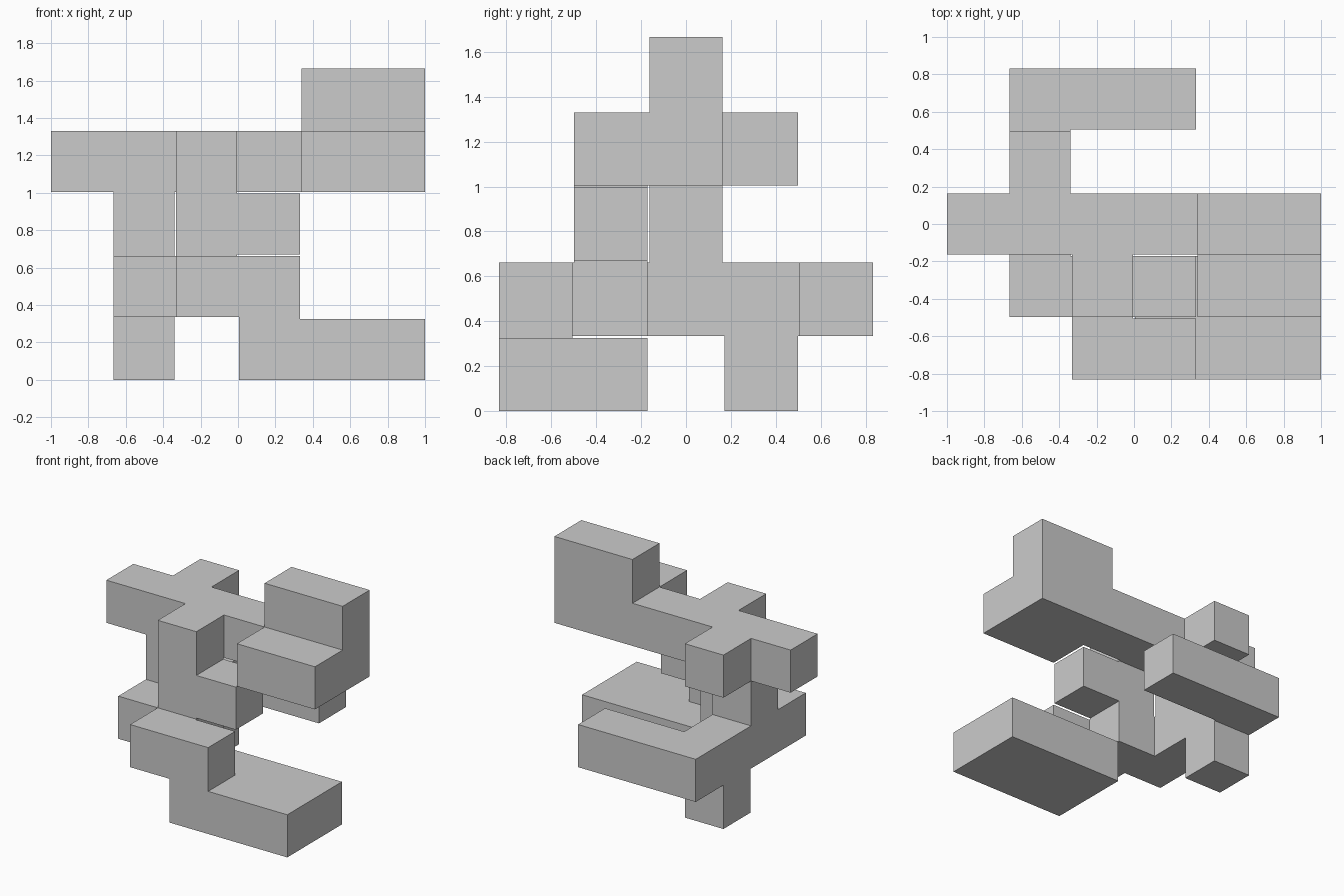
import bpy, bmesh
from itertools import product
from mathutils import Vector

if "Cube" in bpy.data.objects:
    bpy.data.objects.remove(bpy.data.objects["Cube"])

GAP = 0.0043                 # inset of every outer face
P = (2 + 2 * GAP) / 6        # grid pitch

# Straight bars on the grid: first cell, last cell (x, y, z)
BARS = [
    ((3, 0, 0), (5, 1, 0)),  # base slab
    ((3, 0, 1), (2, 0, 1)),  # step above the base
    ((2, 1, 1), (2, 1, 3)),  # front riser
    ((3, 1, 2), (3, 1, 2)),  # riser stub
    ((1, 1, 1), (1, 4, 1)),  # low cross bar
    ((1, 4, 1), (3, 4, 1)),  # rear bar
    ((1, 3, 0), (1, 3, 0)),  # rear foot
    ((1, 2, 1), (1, 2, 3)),  # rear riser
    ((0, 2, 3), (5, 2, 3)),  # long top bar
    ((1, 3, 3), (1, 3, 3)),  # top stub
    ((4, 1, 3), (5, 1, 3)),  # front ledge
    ((4, 2, 4), (5, 2, 4)),  # upper block
]

cells = set()
for a, b in BARS:
    cells.update(product(*(range(min(u, v), max(u, v) + 1) for u, v in zip(a, b))))


def filled(f):
    """Fine grid: even index = cell core, odd = seam joining two cells."""
    return all(c in cells for c in product(*({n // 2, (n + 1) // 2} for n in f)))


def coord(n):
    """Plane position at the low side of fine slot n."""
    return n // 2 * P + (GAP if n % 2 == 0 else P - GAP)


# Skin of the filled fine grid
bm = bmesh.new()
offset = Vector((-3 * P, -2.5 * P, -GAP))
for f in product(range(11), range(9), range(9)):
    if not filled(f):
        continue
    for axis, side in product(range(3), (0, 1)):
        nb = list(f)
        nb[axis] += 2 * side - 1
        if filled(nb):
            continue
        u, v = (axis + 1) % 3, (axis + 2) % 3
        loop = [(0, 0), (1, 0), (1, 1), (0, 1)]
        verts = []
        for du, dv in (loop if side else loop[::-1]):
            q = list(f)
            q[axis] += side
            q[u] += du
            q[v] += dv
            verts.append(bm.verts.new(Vector([coord(n) for n in q]) + offset))
        bm.faces.new(verts)

bmesh.ops.remove_doubles(bm, verts=bm.verts, dist=0.0005)
bmesh.ops.dissolve_limit(bm, angle_limit=0.01, verts=bm.verts, edges=bm.edges)

mesh = bpy.data.meshes.new("block_sculpture")
bm.to_mesh(mesh)
bm.free()
bpy.context.collection.objects.link(bpy.data.objects.new("block_sculpture", mesh))
